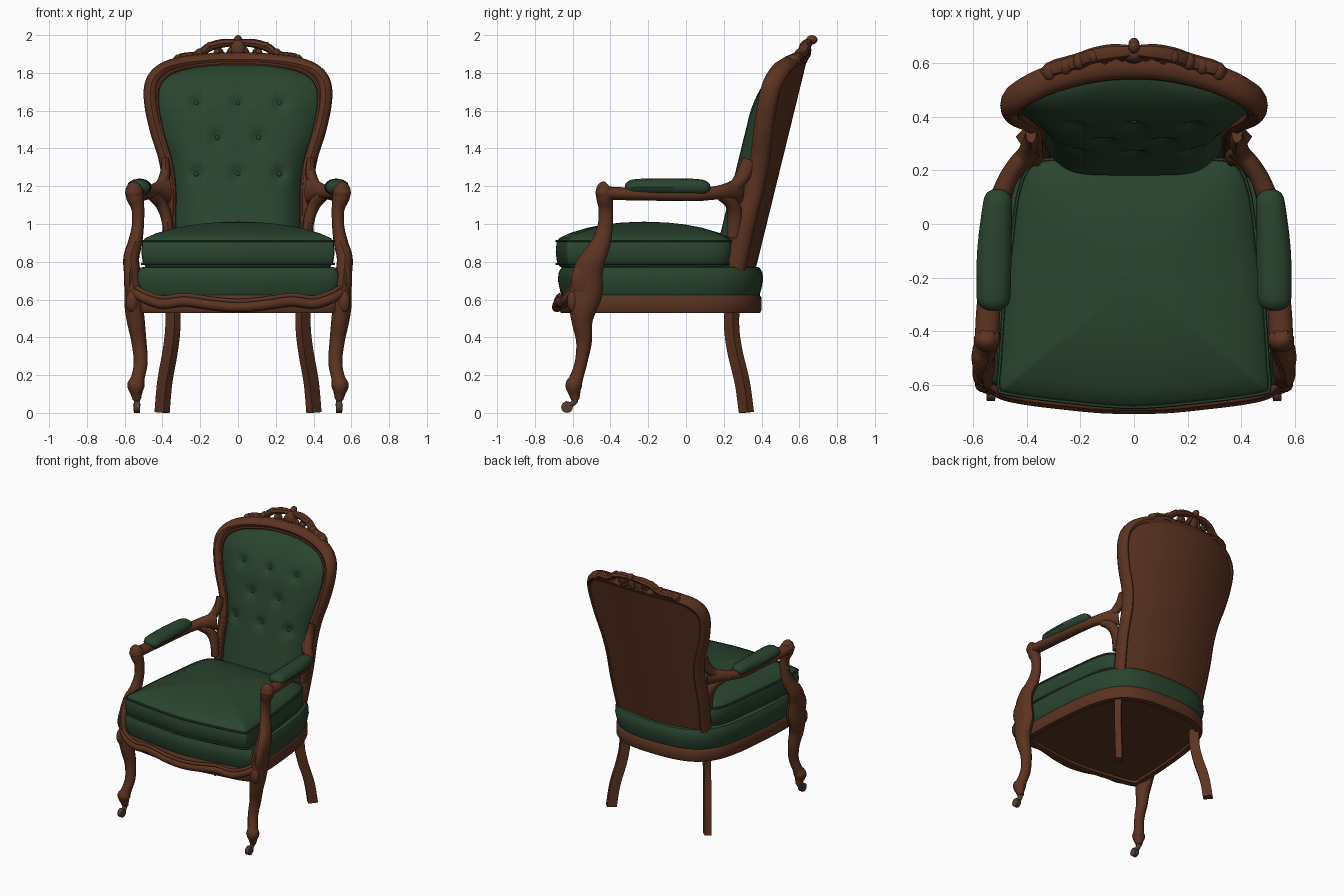
import bpy, bmesh, math
from mathutils import Vector

if "Cube" in bpy.data.objects:
    bpy.data.objects.remove(bpy.data.objects["Cube"])


def material(name, col):
    m = bpy.data.materials.new(name)
    m.diffuse_color = (*col, 1)
    m.use_nodes = True
    m.node_tree.nodes["Principled BSDF"].inputs["Base Color"].default_value = m.diffuse_color
    return m


WOOD = material("walnut wood", (0.105, 0.033, 0.015))
GREEN = material("green upholstery", (0.023, 0.058, 0.028))
METAL = material("caster metal", (0.085, 0.05, 0.035))


def smooth(pts, n=6, closed=False):
    """Catmull-Rom through tuples of any dimension."""
    out, c = [], len(pts)
    for i in range(c if closed else c - 1):
        q = [pts[(i + k) % c] if closed else pts[min(max(i + k, 0), c - 1)] for k in (-1, 0, 1, 2)]
        for s in range(n):
            t = s / n
            out.append(tuple(0.5 * (2 * b + (d - a) * t + (2 * a - 5 * b + 4 * d - e) * t * t
                                    + (3 * b - a - 3 * d + e) * t ** 3) for a, b, d, e in zip(*q)))
    return out if closed else out + [tuple(pts[-1])]


def finish(name, bm, mat, mirror=False):
    bmesh.ops.recalc_face_normals(bm, faces=bm.faces)
    me = bpy.data.meshes.new(name)
    bm.to_mesh(me)
    bm.free()
    me.materials.append(mat)
    ob = bpy.data.objects.new(name, me)
    bpy.context.collection.objects.link(ob)
    if mirror:
        ob.modifiers.new("mirror", 'MIRROR').use_mirror_merge = False
    return ob


def loft(name, rings, mat, mirror=False, wrap=False):
    """Skin a list of closed rings; cap the ends unless it wraps."""
    bm = bmesh.new()
    vs = [[bm.verts.new(p) for p in r] for r in rings]
    n = len(vs[0])
    for a, b in zip(vs, vs[1:] + ([vs[0]] if wrap else [])):
        for i in range(n):
            bm.faces.new((a[i], a[(i + 1) % n], b[(i + 1) % n], b[i]))
    if not wrap:
        bm.faces.new(vs[0])
        bm.faces.new(vs[-1])
    return finish(name, bm, mat, mirror)


def sweep(name, pts, mat, up=(0, 1, 0), mirror=True, sides=12, n=6, closed=False):
    """Sweep an elliptical section along points (x, y, z, half width, half depth)."""
    path = smooth(pts, n, closed)
    up, rings, c = Vector(up).normalized(), [], len(path)
    for i, p in enumerate(path):
        a, b = (path[i - 1], path[(i + 1) % c]) if closed else (path[max(i - 1, 0)], path[min(i + 1, c - 1)])
        t = (Vector(b[:3]) - Vector(a[:3])).normalized()
        side = t.cross(up).normalized()
        nor = side.cross(t)
        k, off = (math.sqrt(2), math.pi / 4) if sides == 4 else (1, 0)
        ring = []
        for j in range(sides):
            g = off + 2 * math.pi * j / sides
            v = Vector(p[:3]) + side * p[3] * k * math.cos(g) + nor * p[4] * k * math.sin(g)
            ring.append((v.x, v.y, max(v.z, 0)))
        rings.append(ring)
    return loft(name, rings, mat, mirror, closed)


def ball(name, loc, size, mat, mirror=True):
    bm = bmesh.new()
    bmesh.ops.create_uvsphere(bm, u_segments=14, v_segments=8, radius=1)
    for v in bm.verts:
        v.co = Vector(loc) + Vector([a * b for a, b in zip(v.co, size)])
    return finish(name, bm, mat, mirror)


def plan(half):
    """Full smooth plan outline from a right-hand half running back to front."""
    return smooth(half + [(-x, y) for x, y in half[-2:0:-1]], 5, True)


def slab(name, outline, levels, mat, cy):
    return loft(name, [[(x * s, cy + (y - cy) * s, z) for x, y in outline] for s, z in levels], mat)


# Seat rail, upholstered band and loose cushion
base = plan([(0, .40), (.2, .385), (.34, .325), (.43, .21), (.48, .03), (.51, -.25), (.52, -.52),
             (.505, -.60), (.3, -.64), (0, -.67)])
slab("seat_rail", base, [(.91, .55), (.91, .53), (.985, .53), (1, .545), (1, .61), (.98, .625)], WOOD, -.14)
slab("seat_band", base, [(.96, .60), (.98, .62), (.995, .65), (1.015, .70), (1.01, .74), (.98, .77), (.8, .785)],
     GREEN, -.14)
cush = plan([(0, .25), (.25, .245), (.375, .225), (.43, .12), (.46, -.1), (.485, -.3), (.50, -.52), (.505, -.61),
             (.47, -.635), (.25, -.665), (0, -.685)])
slab("seat_cushion", cush, [(.85, .765), (.96, .772), (.995, .795), (1.01, .85), (1, .905), (.97, .925), (.85, .952),
                            (.65, .98), (.45, .998), (.25, 1.008), (.02, 1.012)], GREEN, -.22)
for nm, z in (("upper", .91), ("lower", .788)):
    sweep("cushion_piping_" + nm, [(x * 1.002, y, z, .007, .007) for x, y in cush], GREEN,
          (0, 0, 1), False, 6, 1, True)

# Serpentine front apron with a thin bead above
apron = [(.55, -.59, .64), (.49, -.63, .605), (.40, -.65, .578), (.28, -.665, .59), (.13, -.68, .57), (0, -.683, .56)]
for nm, dz, dy, r in (("apron", 0, 0, .027), ("apron_bead", .032, -.004, .012)):
    pts = [(x, y + dy, z + dz, r, r) for x, y, z in apron]
    sweep("front_" + nm, pts + [(-p[0], *p[1:]) for p in pts[-2::-1]], WOOD, (0, 0, 1), False)

# Cabriole front legs running up into the arm posts
sweep("front_leg", [(.535, -.585, .07, .022, .022), (.538, -.59, .10, .03, .03), (.54, -.594, .145, .046, .044),
                    (.53, -.58, .185, .036, .036), (.515, -.555, .27, .037, .033), (.525, -.54, .38, .04, .042),
                    (.54, -.55, .48, .047, .055), (.55, -.545, .56, .05, .075), (.55, -.53, .64, .05, .088),
                    (.56, -.52, .74, .044, .08), (.565, -.49, .82, .042, .066), (.545, -.45, .90, .038, .052),
                    (.53, -.428, .99, .032, .04), (.53, -.425, 1.08, .034, .038), (.545, -.43, 1.14, .046, .045),
                    (.55, -.425, 1.185, .046, .048), (.55, -.41, 1.205, .025, .028)], WOOD)
ball("knee_cartouche", (.575, -.55, .70), (.03, .06, .09), WOOD)
ball("post_leaf", (.575, -.495, .80), (.03, .045, .09), WOOD)
ball("knee_leaf", (.56, -.60, .59), (.035, .03, .06), WOOD)
ball("arm_knuckle", (.55, -.435, 1.165), (.05, .045, .038), WOOD)

# Casters
sweep("caster_fork", [(.535, -.585, .09, .016, .016), (.535, -.59, .06, .016, .016), (.535, -.615, .04, .02, .012)],
      METAL)
sweep("caster_wheel", [(.518, -.63, .031, .022, .022), (.52, -.63, .031, .031, .031), (.55, -.63, .031, .031, .031),
                       (.552, -.63, .031, .022, .022)], METAL, (0, 0, 1), n=1)

# Flat splayed back legs, set diagonally
sweep("back_leg", [(.345, .245, .60, .023, .034), (.345, .242, .45, .023, .034), (.36, .26, .32, .023, .034),
                   (.388, .298, .16, .023, .034), (.402, .32, 0, .023, .034)], WOOD, (1, 1, 0), sides=4)

# Arms, joining brackets and arm pads
sweep("arm", [(.55, -.44, 1.165, .045, .035), (.545, -.33, 1.16, .045, .034), (.53, -.15, 1.155, .042, .032),
              (.51, .05, 1.155, .04, .034), (.475, .16, 1.165, .036, .036), (.425, .235, 1.175, .036, .05),
              (.375, .28, 1.18, .036, .07)], WOOD, (0, 0, 1))
sweep("arm_bracket_lower", [(.45, .19, 1.15, .03, .03), (.41, .24, 1.11, .032, .036),
                            (.38, .26, 1.04, .03, .04), (.365, .255, .93, .026, .04)], WOOD)
sweep("arm_bracket_upper", [(.44, .21, 1.18, .028, .028), (.405, .265, 1.21, .03, .034),
                            (.385, .31, 1.27, .028, .04), (.385, .34, 1.34, .02, .04)], WOOD)
sweep("arm_pad", [(.505, .125, 1.185, .025, .015), (.507, .105, 1.19, .048, .036), (.512, .05, 1.195, .056, .044),
                  (.522, -.1, 1.195, .064, .045), (.525, -.25, 1.195, .064, .044), (.525, -.3, 1.19, .056, .037),
                  (.525, -.32, 1.185, .025, .015)], GREEN, (0, 0, 1))


# Leaning, curved back
def rear(x, z):
    return .37 + .245 * (z - .75) - .5 * x * x


edge = [(.345, .74), (.365, 1.0), (.365, 1.2), (.386, 1.35), (.432, 1.5), (.462, 1.65), (.455, 1.75),
        (.40, 1.815), (.3, 1.85), (.15, 1.868), (0, 1.872)]
rail = [(x, rear(x, z) - .05, z, .036, .052) for x, z in edge]
sweep("back_frame", rail + [(-p[0], *p[1:]) for p in rail[-2::-1]], WOOD, mirror=False)
bead = [(x * .93, rear(x * .93, z) - .09, z - .022, .012, .014) for x, z in edge]
sweep("back_frame_bead", bead + [(-p[0], *p[1:]) for p in bead[-2::-1]], WOOD, mirror=False, sides=8)


def sheet(name, rows, depth, mat, cols=48):
    """Grid filling the back outline, placed in depth by a function of (v, x, z)."""
    bm = bmesh.new()
    g = [[bm.verts.new((x * v, depth(v, x * v, z), z)) for v in [2 * j / cols - 1 for j in range(cols + 1)]]
         for x, z in rows]
    for a, b in zip(g, g[1:]):
        for j in range(cols):
            bm.faces.new((a[j], a[j + 1], b[j + 1], b[j]))
    return finish(name, bm, mat)


panel = sheet("back_panel", smooth([(max(x - .005, .001), z - .003) for x, z in edge], 4),
              lambda v, x, z: rear(x, z) - .004, WOOD, 24)

buttons = [(x, z) for z in (1.265, 1.64) for x in (-.22, 0, .22)] + [(-.11, 1.455), (.11, 1.455)]


def padding(v, x, z):
    t = min(1, max(0, (1.847 - z) / .28))
    y = rear(x, z) - .065 - math.sqrt(1 - (1 - t) ** 2) * (1 - abs(v) ** 6) * (.172 - .5 * x * x)
    return y + sum(.03 * math.exp(-((x - a) ** 2 + (z - b) ** 2) / .0013) for a, b in buttons)


sheet("back_cushion", smooth([(max(x - .03, .001), z - .025) for x, z in edge], 7), padding, GREEN)
for a, b in buttons:
    ball("tuft_button", (a, padding(a / .4, a, b) - .002, b), (.013, .01, .013), GREEN, False)


# Pierced carved crest
def carve(name, pts, w, d=.03):
    sweep(name, [(x, rear(x, z) - .02, z, w * k, d * k) for (x, z), k in
                 zip(pts, [.7] + [1] * (len(pts) - 2) + [.7])], WOOD, sides=8, n=5)


carve("crest_arch", [(.345, 1.845), (.30, 1.88), (.25, 1.885), (.20, 1.90), (.155, 1.935), (.08, 1.957), (0, 1.96)], .023)
carve("crest_scroll", [(.19, 1.92), (.18, 1.885), (.13, 1.872), (.09, 1.89), (.095, 1.918), (.12, 1.918)], .014, .022)
carve("crest_stem", [(.02, 1.955), (.035, 1.92), (.06, 1.885), (.12, 1.865)], .018, .024)
carve("crest_leaf", [(.34, 1.85), (.28, 1.87), (.21, 1.88), (.15, 1.86)], .025, .03)
for x, z, r in ((.315, 1.87, .028), (.255, 1.885, .026), (.205, 1.905, .024), (.15, 1.945, .02), (.11, 1.908, .02)):
    ball("crest_bud", (x, rear(x, z) - .025, z), (r, r * 1.3, r), WOOD)
ball("crest_shell", (0, rear(0, 1.92) - .025, 1.92), (.042, .032, .055), WOOD, False)
ball("crest_finial", (0, rear(0, 1.98) - .005, 1.975), (.022, .03, .025), WOOD, False)

# Smooth shading with sharp creases
bpy.ops.object.select_all(action='SELECT')
bpy.context.view_layer.objects.active = panel
bpy.ops.object.shade_smooth_by_angle(angle=math.radians(40))
